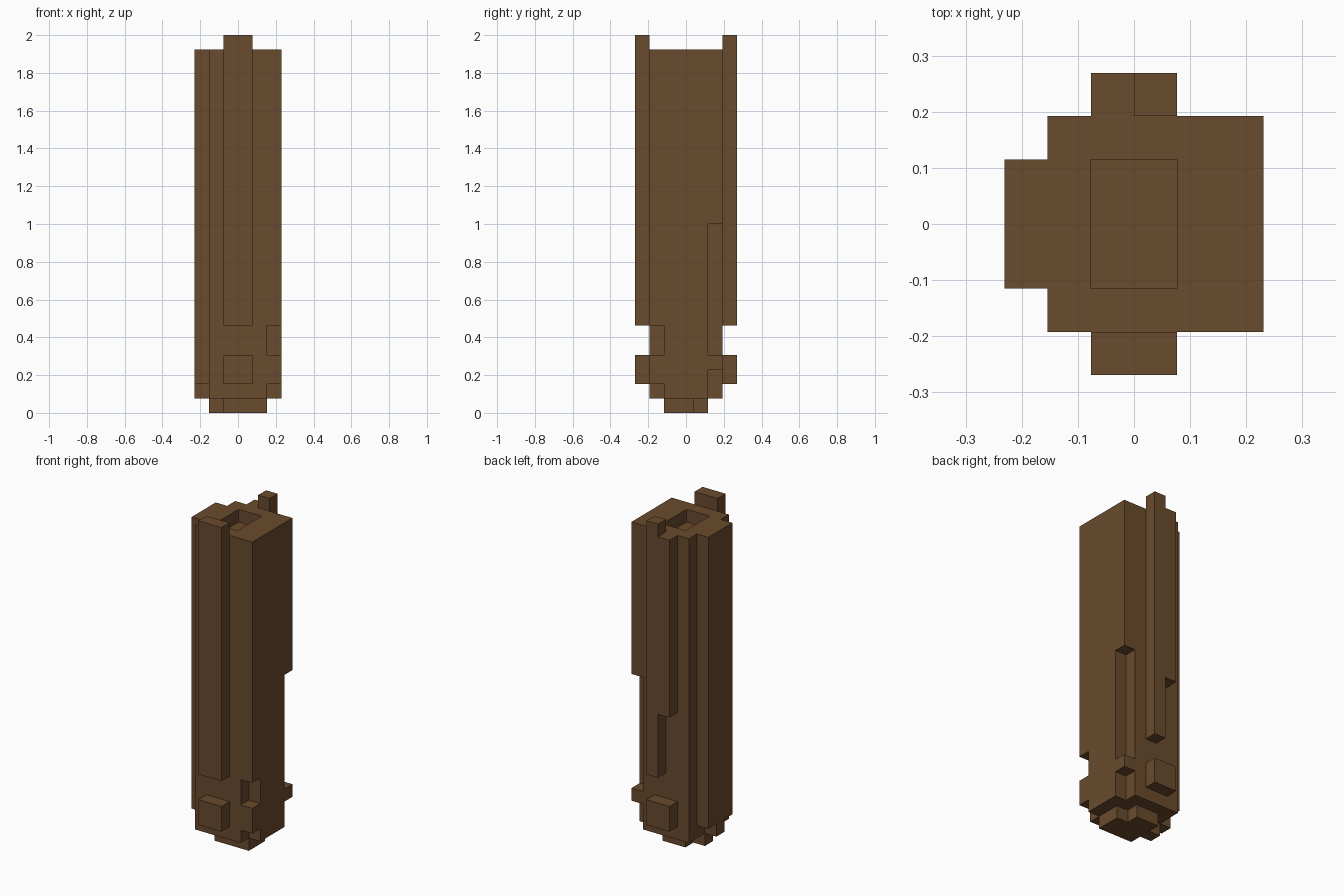
import bpy
import bmesh

U = 2 / 26  # one block of the grid

cube = bpy.data.objects.get("Cube")
if cube:
    bpy.data.objects.remove(cube, do_unlink=True)

brown = bpy.data.materials.new("wood_brown")
brown.use_nodes = True
COLOR = (0.144, 0.069, 0.026, 1)
brown.diffuse_color = COLOR
shader = next(n for n in brown.node_tree.nodes if n.type == "BSDF_PRINCIPLED")
shader.inputs["Base Color"].default_value = COLOR


def prism(name, outline, z0, z1):
    """Extrude an outline, given in blocks, from z0 up to z1."""
    bm = bmesh.new()
    face = bm.faces.new([bm.verts.new((x * U, y * U, z0 * U)) for x, y in outline])
    top = bmesh.ops.extrude_face_region(bm, geom=[face])["geom"]
    bmesh.ops.translate(bm, vec=(0, 0, (z1 - z0) * U),
                        verts=[v for v in top if isinstance(v, bmesh.types.BMVert)])
    bmesh.ops.recalc_face_normals(bm, faces=bm.faces)
    mesh = bpy.data.meshes.new(name)
    bm.to_mesh(mesh)
    bm.free()
    mesh.materials.append(brown)
    obj = bpy.data.objects.new(name, mesh)
    bpy.context.collection.objects.link(obj)
    return obj


def box(name, x0, x1, y0, y1, z0, z1):
    return prism(name, [(x0, y0), (x1, y0), (x1, y1), (x0, y1)], z0, z1)


def carve(target, *bounds):
    """Cut a box out of the target."""
    cutter = box("cutter", *bounds)
    cutter.hide_render = True
    mod = target.modifiers.new("carve", "BOOLEAN")
    mod.operation = "DIFFERENCE"
    mod.solver = "EXACT"
    mod.object = cutter
    bpy.context.view_layer.objects.active = target
    bpy.ops.object.modifier_apply(modifier=mod.name)
    bpy.data.objects.remove(cutter, do_unlink=True)


# Main column with a shallow socket in the top
column = box("column", -2, 3, -2.5, 2.5, 1, 25)
carve(column, -1, 1, -1.5, 1.5, 24, 26)

# Chipped corners on the left side, front then back
for z0, z1 in ((4, 6), (0, 2)):
    carve(column, 2, 4, -4, -1.5, z0, z1)
for z0, z1 in ((4, 13), (0, 3)):
    carve(column, 2, 4, 1.5, 4, z0, z1)

# Stepped base
prism("base", [(-1, -1.5), (2, -1.5), (2, 0.5), (1, 0.5), (1, 1.5), (-1, 1.5),
               (-1, 0.5), (-2, 0.5), (-2, -0.5), (-1, -0.5)], 0, 1)

# Bark strip on the right side
box("side_strip", -3, -2, -1.5, 1.5, 2, 25)
box("side_strip_foot", -3, -2, -0.5, 0.5, 1, 2)

# Ribs on the front and back
box("front_rib", -1, 1, -3.5, -2.5, 6, 26)
box("back_rib_long", 0, 1, 2.5, 3.5, 6, 26)
box("back_rib_short", -1, 0, 2.5, 3.5, 11, 25)

# Knots low on the front and back
for name, y in (("front_knot", -3.5), ("back_knot", 2.5)):
    box(name, -1, 1, y, y + 1, 2, 4)
